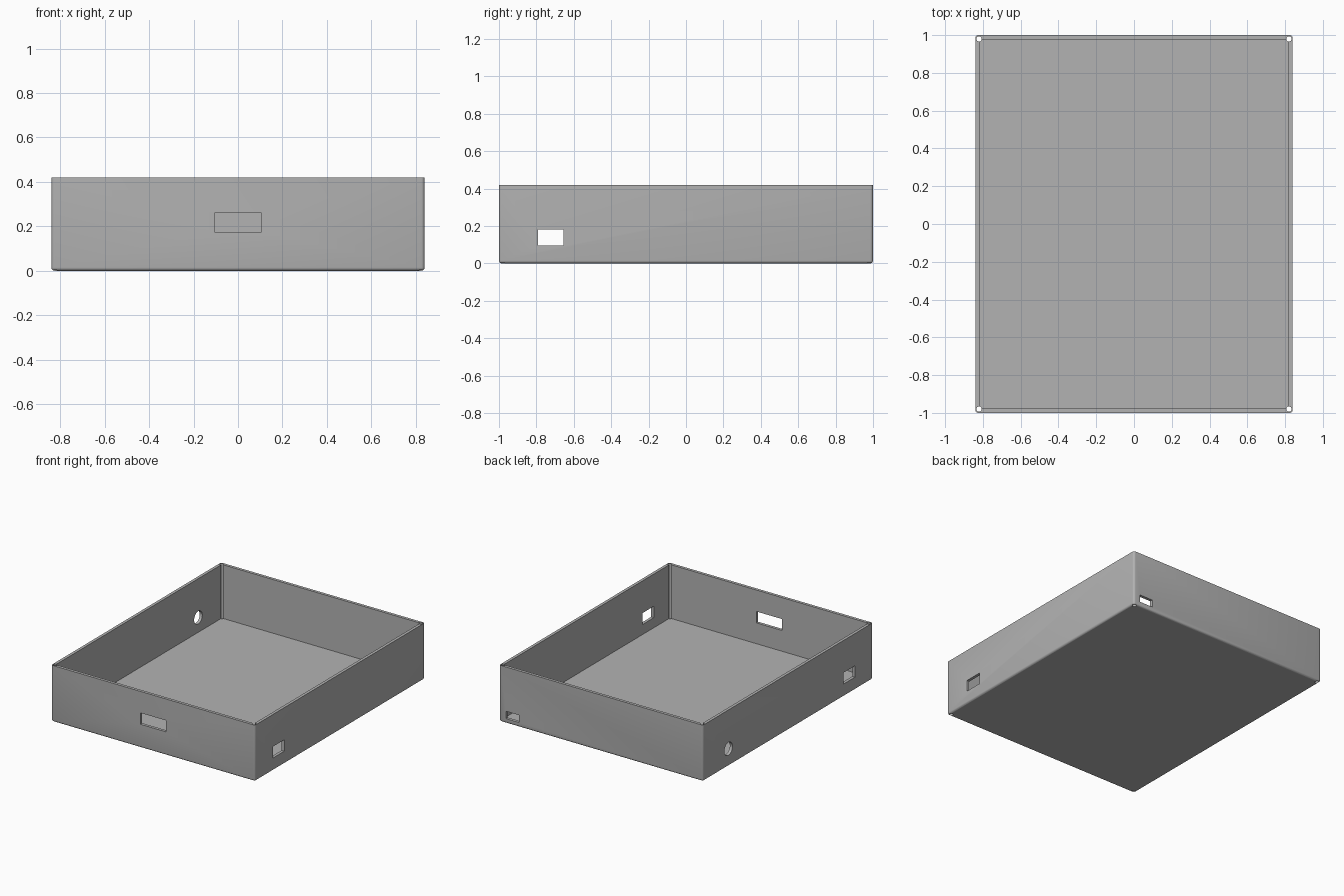
import bpy, bmesh
from mathutils import Matrix, Vector

cube = bpy.data.objects.get("Cube")
if cube:
    bpy.data.objects.remove(cube)

W, D, H = 0.84, 1.0, 0.42      # half width, half depth, height
WALL, FLOOR = 0.022, 0.02

grey = bpy.data.materials.new("plain grey")
grey.use_nodes = True
grey.diffuse_color = (0.45, 0.45, 0.45, 1)
grey.node_tree.nodes["Principled BSDF"].inputs["Base Color"].default_value = grey.diffuse_color


def to_object(bm, name):
    mesh = bpy.data.meshes.new(name)
    bm.to_mesh(mesh)
    bm.free()
    mesh.materials.append(grey)
    obj = bpy.data.objects.new(name, mesh)
    bpy.context.collection.objects.link(obj)
    return obj


def block_mesh(low, high):
    low, high = Vector(low), Vector(high)
    bm = bmesh.new()
    bmesh.ops.create_cube(bm, size=1, matrix=Matrix.Translation((low + high) / 2)
                          @ Matrix.Diagonal((*(high - low), 1)))
    return bm


def block(name, low, high):
    return to_object(block_mesh(low, high), name)


def rod(name, centre, radius, depth, axis="Z"):
    turn = Matrix.Rotation(1.5707963, 4, "Y") if axis == "X" else Matrix.Identity(4)
    bm = bmesh.new()
    bmesh.ops.create_cone(bm, cap_ends=True, segments=32, radius1=radius, radius2=radius,
                          depth=depth, matrix=Matrix.Translation(centre) @ turn)
    return to_object(bm, name)


# Outer shell, rounded everywhere but at the rim
bm = block_mesh((-W, -D, 0), (W, D, H))
edges = [e for e in bm.edges if min(v.co.z for v in e.verts) < H / 2]
bmesh.ops.bevel(bm, geom=edges, offset=0.015, segments=4, profile=0.5, affect="EDGES")
tray = to_object(bm, "open_tray")

# Cavity and wall openings
cutters = [
    block("cavity", (-W + WALL, -D + WALL, FLOOR), (W - WALL, D - WALL, H + 0.1)),
    block("front_slot", (-0.105, -D - 0.1, 0.175), (0.105, -D + 0.1, 0.26)),
    block("side_slots", (-W - 0.1, -0.79, 0.095), (W + 0.1, -0.655, 0.18)),
    block("back_slot", (0.675, D - 0.1, 0.035), (0.785, D + 0.1, 0.09)),
    rod("round_port", (-W, 0.70, 0.13), 0.048, 0.2, "X"),
]
# Screw holes down through the corners
for x in (-1, 1):
    for y in (-1, 1):
        cutters.append(rod("screw_hole", (x * (W - 0.02), y * (D - 0.02), H / 2), 0.014, 1))

for cutter in cutters:
    mod = tray.modifiers.new(cutter.name, "BOOLEAN")
    mod.operation, mod.solver, mod.object = "DIFFERENCE", "EXACT", cutter

bpy.context.view_layer.objects.active = tray
tray.select_set(True)
for mod in list(tray.modifiers):
    bpy.ops.object.modifier_apply(modifier=mod.name)
for cutter in cutters:
    bpy.data.objects.remove(cutter)
bpy.ops.object.shade_smooth_by_angle(angle=0.6)
